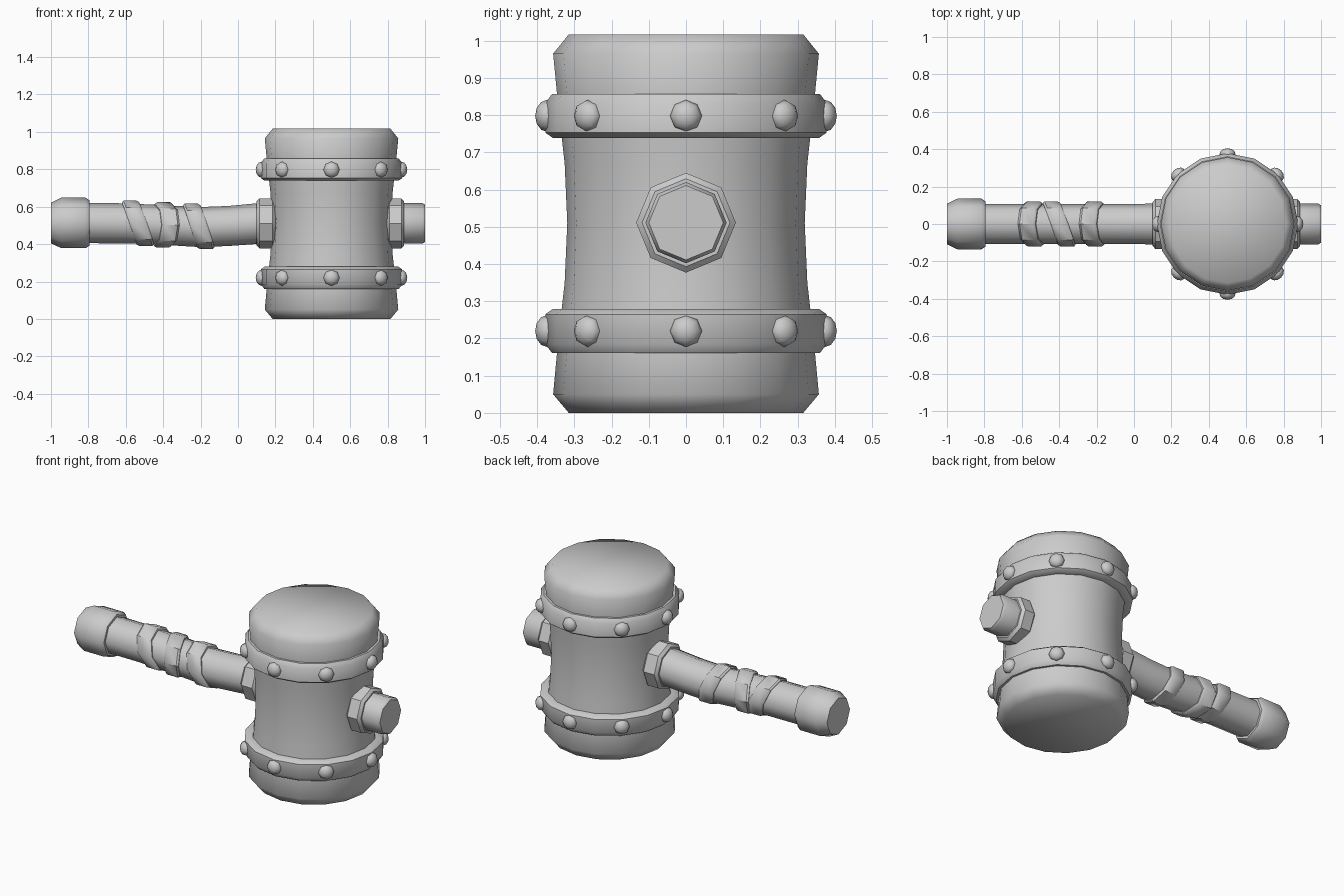
import bpy, bmesh, math
from mathutils import Vector

if "Cube" in bpy.data.objects:
    bpy.data.objects.remove(bpy.data.objects["Cube"])

HEAD_X, AXIS_Z = 0.5, 0.511


def loft(name, rings, sides, axis, closed=False, shear=(0, 0), smooth=40):
    """Skin rings of (position, radius, centre) along the z or x axis."""
    bm = bmesh.new()
    loops = []
    for pos, r, centre in rings:
        loop = []
        for i in range(sides):
            a = 2 * math.pi * i / sides
            c, s = r * math.cos(a), r * math.sin(a)
            if axis == 'Z':
                co = (centre + c, s, pos)
            else:
                co = (pos + shear[0] * c + shear[1] * s, c, centre + s)
            loop.append(bm.verts.new(co))
        loops.append(loop)
    pairs = list(zip(loops, loops[1:]))
    if closed:
        pairs.append((loops[-1], loops[0]))
    else:
        bm.faces.new(loops[0])
        bm.faces.new(loops[-1])
    for a, b in pairs:
        for i in range(sides):
            j = (i + 1) % sides
            bm.faces.new((a[i], a[j], b[j], b[i]))
    bmesh.ops.recalc_face_normals(bm, faces=bm.faces)
    return finish(name, bm, smooth)


def finish(name, bm, smooth):
    mesh = bpy.data.meshes.new(name)
    bm.to_mesh(mesh)
    bm.free()
    ob = bpy.data.objects.new(name, mesh)
    bpy.context.collection.objects.link(ob)
    bpy.ops.object.select_all(action='DESELECT')
    ob.select_set(True)
    bpy.context.view_layer.objects.active = ob
    bpy.ops.object.shade_smooth_by_angle(angle=math.radians(smooth))
    return ob


# Waisted barrel head
head = [(0, .315), (.05, .357), (.2, .343), (.35, .326), (.51, .319),
        (.67, .326), (.82, .343), (.965, .357), (1.017, .315)]
loft("hammer_head", [(z, r, HEAD_X) for z, r in head], 16, 'Z', smooth=60)

# Two metal bands, each with eight domed rivets
for label, z, flip in (("lower", .22, -1), ("upper", .798, 1)):
    band = [(-.059, .32), (-.059, .358), (-.045, .378), (.035, .378),
            (.059, .36), (.059, .32)]
    loft(label + "_band", [(z + flip * dz, r, HEAD_X) for dz, r in band],
         16, 'Z', closed=True)
    for i in range(8):
        bm = bmesh.new()
        bmesh.ops.create_uvsphere(bm, u_segments=8, v_segments=6, radius=.043)
        rivet = finish(f"{label}_rivet_{i + 1}", bm, 60)
        a = i * math.pi / 4
        rivet.location = (HEAD_X + .373 * math.cos(a), .373 * math.sin(a), z)
        rivet.rotation_euler = Vector((math.cos(a), math.sin(a), 0)).to_track_quat('Z', 'Y').to_euler()
        rivet.scale = (1, 1, .75)

# Slightly bent shaft running through the head
shaft = [(-.85, .108, .513), (-.6, .107, .511), (-.42, .106, .503),
         (-.2, .107, .491), (-.05, .107, .497), (.12, .109, AXIS_Z),
         (.85, .109, AXIS_Z), (.985, .109, AXIS_Z), (1, .1, AXIS_Z)]
loft("handle_shaft", shaft, 8, 'X', smooth=50)

# Pommel at the grip end
pommel = [(-1, .108), (-.945, .135), (-.815, .135), (-.795, .122)]
loft("pommel", [(x, r, .513) for x, r in pommel], 8, 'X', smooth=50)

# Collars where the shaft enters and leaves the head
for label, x0, x1 in (("inner", .1, .2), ("outer", .795, .888)):
    collar = [(x0, .118), (x0 + .015, .134), (x1 - .015, .134), (x1, .118)]
    loft(label + "_collar", [(x, r, AXIS_Z) for x, r in collar], 8, 'X')

# Leather grip wraps, slanted around the shaft
wraps = [(-.535, .511, (-.02, -.35)), (-.4, .503, (-.36, .02)), (-.21, .495, (-.02, -.33))]
for i, (x, z, slant) in enumerate(wraps):
    section = [(-.047, .09), (-.047, .112), (-.035, .121), (.035, .121),
               (.047, .112), (.047, .09)]
    loft(f"grip_wrap_{i + 1}", [(x + dx, r, z) for dx, r in section],
         8, 'X', closed=True, shear=slant)
